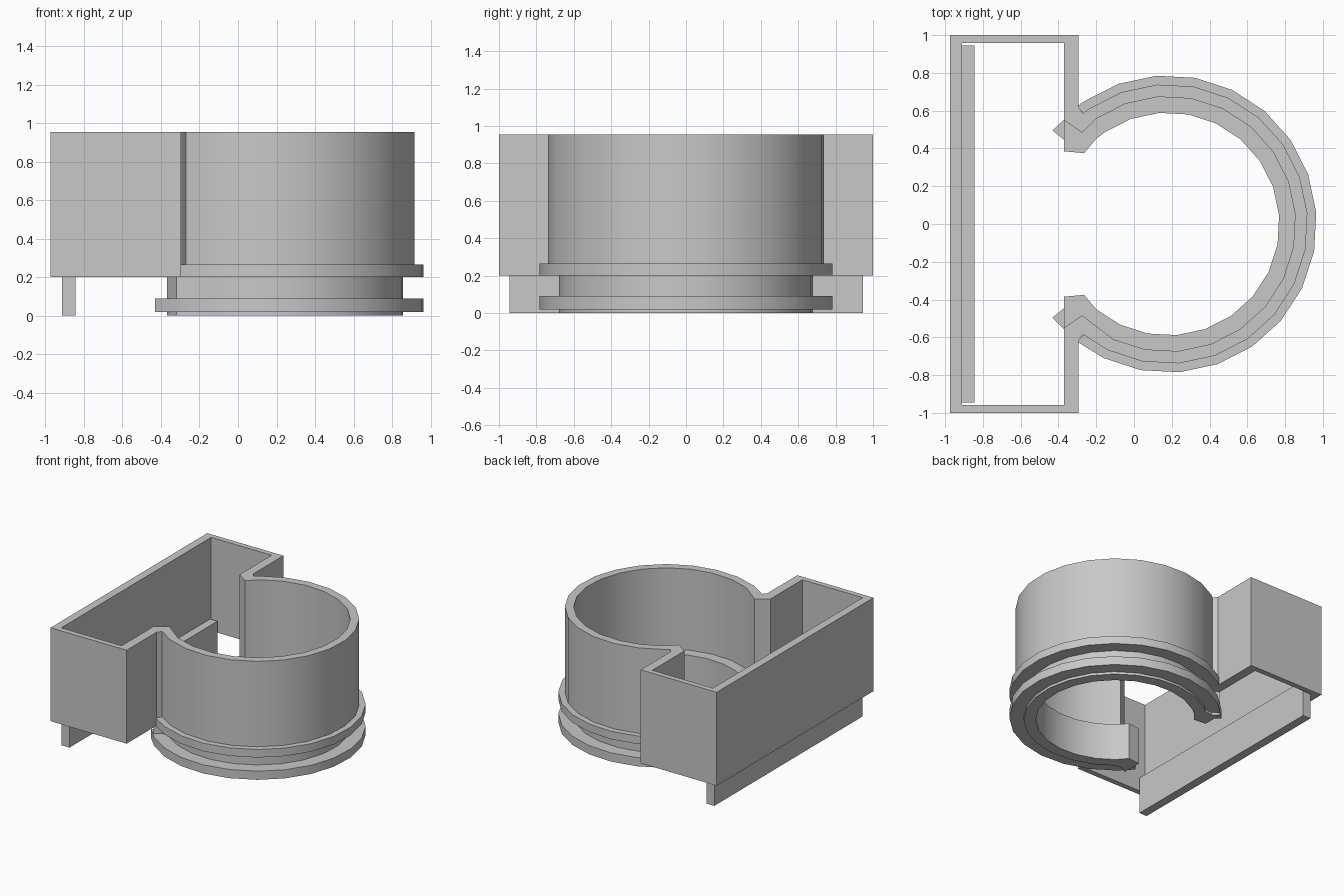
import bpy
import bmesh
from math import cos, sin, radians

if "Cube" in bpy.data.objects:
    bpy.data.objects.remove(bpy.data.objects["Cube"])

grey = bpy.data.materials.new("plain grey")
grey.use_nodes = True
COLOUR = (0.58, 0.58, 0.58, 1)
grey.diffuse_color = COLOUR
grey.node_tree.nodes["Principled BSDF"].inputs["Base Color"].default_value = COLOUR

CENTRE_X = 0.18


def polar(radius, angle):
    a = radians(angle)
    return (CENTRE_X + radius * cos(a), radius * sin(a))


def arc(radius, end):
    """Points on the round body from -end to +end, on a 24-sided circle."""
    inside = [4.5 + 15 * k for k in range(-12, 13)]
    angles = [-end] + [a for a in inside if abs(a) < end - 2] + [end]
    return [polar(radius, a) for a in angles]


def finish(name, bm):
    bmesh.ops.recalc_face_normals(bm, faces=bm.faces)
    mesh = bpy.data.meshes.new(name)
    bm.to_mesh(mesh)
    bm.free()
    mesh.materials.append(grey)
    obj = bpy.data.objects.new(name, mesh)
    bpy.context.collection.objects.link(obj)
    bpy.ops.object.select_all(action="DESELECT")
    obj.select_set(True)
    bpy.context.view_layer.objects.active = obj
    bpy.ops.object.shade_smooth_by_angle(angle=radians(30))
    return obj


def wall_strip(name, outer, inner, z0, z1, closed=False):
    """Upright wall between two matching outlines."""
    bm = bmesh.new()
    rings = [[bm.verts.new((x, y, z)) for x, y in line]
             for line, z in ((outer, z0), (outer, z1), (inner, z1), (inner, z0))]
    n = len(outer)
    for i in range(n if closed else n - 1):
        j = (i + 1) % n
        for k in range(4):
            a, b = rings[k], rings[(k + 1) % 4]
            bm.faces.new((a[i], a[j], b[j], b[i]))
    if not closed:
        for i in (0, n - 1):
            bm.faces.new([r[i] for r in rings])
    return finish(name, bm)


def mirrored(points):
    return [(x, -y) for x, y in reversed(points)]


# Box and tube share one continuous wall, open at top and bottom
outer_side = [(-0.27, 0.585), (-0.295, 0.62), (-0.295, 1), (-0.975, 1)]
inner_side = [(-0.275, 0.483), (-0.37, 0.55), (-0.37, 0.957), (-0.91, 0.957)]
outer_arc = arc(0.74, 128)[1:-1]
inner_arc = arc(0.675, 128)[1:-1]
wall_strip("box_and_tube_wall",
           mirrored(outer_side) + outer_arc + outer_side,
           mirrored(inner_side) + inner_arc + inner_side,
           0.2, 0.955, closed=True)

# Neck ring with squared ends beside the opening
neck_outer_end = [(-0.32, 0.515), (-0.37, 0.55)]
neck_inner_end = [(-0.265, 0.375), (-0.37, 0.385)]
wall_strip("neck_ring",
           mirrored(neck_outer_end) + arc(0.68, 130) + neck_outer_end,
           mirrored(neck_inner_end) + arc(0.59, 130) + neck_inner_end,
           0, 0.3)

# Two flanges with the groove between them
wall_strip("upper_flange", arc(0.787, 127.5), arc(0.7, 127.5), 0.2, 0.265)
wall_strip("lower_flange", arc(0.787, 141), arc(0.62, 141), 0.02, 0.09)

# Long tongue hanging below the back wall of the box
wall_strip("tongue",
           [(-0.915, -0.945), (-0.915, 0.945)],
           [(-0.845, -0.945), (-0.845, 0.945)],
           0, 0.3)
